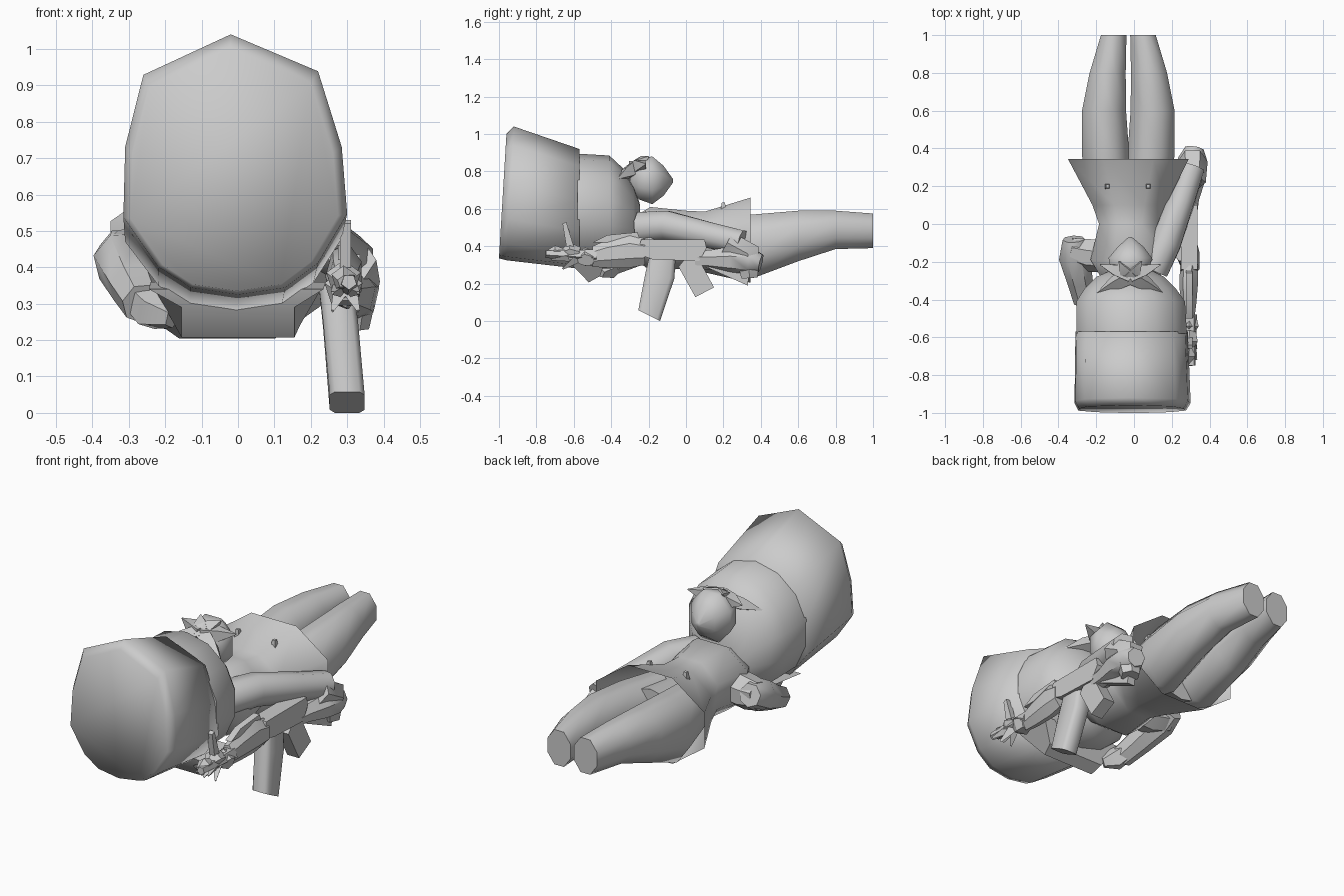
import bpy, bmesh, math
from mathutils import Vector

if "Cube" in bpy.data.objects:
    bpy.data.objects.remove(bpy.data.objects["Cube"])


def finish(name, bm, angle=40):
    bmesh.ops.recalc_face_normals(bm, faces=bm.faces)
    me = bpy.data.meshes.new(name)
    bm.to_mesh(me)
    bm.free()
    ob = bpy.data.objects.new(name, me)
    bpy.context.collection.objects.link(ob)
    bpy.ops.object.select_all(action='DESELECT')
    ob.select_set(True)
    bpy.context.view_layer.objects.active = ob
    bpy.ops.object.shade_smooth_by_angle(angle=math.radians(angle))
    return ob


def skin(name, rings, caps=(True, True), angle=40):
    bm = bmesh.new()
    vs = [[bm.verts.new(p) for p in r] for r in rings]
    n = len(vs[0])
    for a, b in zip(vs, vs[1:]):
        for i in range(n):
            bm.faces.new((a[i], a[(i + 1) % n], b[(i + 1) % n], b[i]))
    for ring, cap in zip((vs[0], vs[-1]), caps):
        if cap:
            bm.faces.new(ring)
    return finish(name, bm, angle)


def ngon(n):
    return [(math.cos(math.tau * (i + .5) / n), math.sin(math.tau * (i + .5) / n)) for i in range(n)]


def loft(name, profile, sections, tilt=0, caps=(True, True), angle=40):
    """Sections along y: (y, x min, x max, z min, z max)."""
    us, ws = [p[0] for p in profile], [p[1] for p in profile]
    rings = []
    for k, (y, x0, x1, z0, z1) in enumerate(sections):
        ring = []
        for u, w in profile:
            u = (u - min(us)) / (max(us) - min(us))
            w = (w - min(ws)) / (max(ws) - min(ws))
            ring.append((x0 + u * (x1 - x0), y + (tilt * w if k < 2 else 0), z0 + w * (z1 - z0)))
        rings.append(ring)
    return skin(name, rings, caps, angle)


def tube(name, pts, n=6, angle=50):
    """Points along a path: (x, y, z, radius)."""
    ps = [Vector(p[:3]) for p in pts]
    rings = []
    for i, p in enumerate(ps):
        d = (ps[min(i + 1, len(ps) - 1)] - ps[max(i - 1, 0)]).normalized()
        ref = Vector((1, 0, 0)) if abs(d.x) < .9 else Vector((0, 0, 1))
        a = d.cross(ref).normalized()
        b = d.cross(a)
        rings.append([p + (a * c + b * s) * pts[i][3] for c, s in ngon(n)])
    return skin(name, rings, angle=angle)


def plate(name, outline, x0, x1):
    """Side outline (y, z) extruded across x."""
    return skin(name, [[(x, y, z) for y, z in outline] for x in (x0, x1)], angle=25)


# Tall hat
hat_shape = [(-.02, 1.04), (-.26, .925), (-.31, .72), (-.315, .52), (-.22, .38), (-.13, .32), (0, .30),
             (.13, .32), (.22, .39), (.3, .53), (.285, .72), (.22, .935)]
loft('tall_hat', hat_shape, [(-1, -.295, .275, .335, 1.0), (-.96, -.315, .30, .325, 1.04),
                             (-.57, -.31, .285, .28, .92)], tilt=.04, angle=100)

# Head, tapering to the chin
loft('head', ngon(14), [(-.58, -.305, .28, .28, .895), (-.41, -.305, .27, .28, .885),
                        (-.34, -.26, .22, .30, .82), (-.28, -.2, .16, .34, .73),
                        (-.245, -.12, .09, .38, .62)], angle=60)
# Flap at the back of the neck
skin('neck_flap', [[(-.24 * s - .005, -.62, .34), (-.155 * s, -.6, .29), (-.155 * s, -.52, .207),
                    (-.17 * s, -.46, .24), (-.24 * s, -.42, .36)] for s in (1, -1)])

# Nose
loft('nose', ngon(8), [(-.30, -.07, .03, .69, .82), (-.25, -.12, .08, .65, .87),
                       (-.18, -.135, .095, .625, .88), (-.12, -.085, .05, .67, .83),
                       (-.07, -.03, -.01, .74, .76)], angle=60)
# Spiky moustache, mirrored about the nose
for s in (-1, 1):
    for dx, y, z in [(.175, -.365, .76), (.16, -.215, .84), (.06, -.20, .88)]:
        tube('moustache_spike', [(-.02, -.27, .82, .05), (-.02 + s * dx * .5, (y - .27) / 2, (z + .82) / 2, .04),
                                 (-.02 + s * dx, y, z, .003)], 4, 20)

# Coat with flared hem
loft('coat', ngon(8), [(-.29, -.17, .13, .34, .55), (-.19, -.23, .19, .27, .61), (0, -.185, .135, .28, .59),
                       (.1, -.22, .17, .26, .585), (.345, -.35, .29, .205, .66)], caps=(True, False), angle=50)
for x in (-.14, .075):
    tube('coat_button', [(x, .2, .59, .02), (x, .2, .635, .012)], 4)

# Trousers: seat hidden by the hem, and two legs
loft('trouser_seat', ngon(10), [(.1, -.2, .14, .3, .54), (.34, -.27, .21, .22, .565)])
for s in (-1, 1):
    xs = [(-.01, .2), (-.005, .245), (.012, .245), (.014, .205), (.01, .145)]
    secs = [(.15, .29, .55), (.36, .23, .57), (.6, .32, .59), (.8, .385, .59), (1, .39, .575)]
    loft('leg', ngon(8), [(y, *sorted((-.03 + s * a, -.03 + s * b)), z0, z1)
                          for (a, b), (y, z0, z1) in zip(xs, secs)], angle=60)

# Gun arm
tube('gun_arm', [(.10, -.24, .5, .09), (.17, -.1, .51, .085), (.25, .12, .46, .075), (.31, .3, .42, .07)], 8)
tube('gun_forearm', [(.32, .4, .31, .05), (.31, .34, .325, .08), (.305, .24, .33, .075),
                     (.29, .13, .33, .055), (.285, .05, .33, .05)], 7)
tube('gun_cuff', [(.31, .22, .42, .07), (.31, .33, .36, .08), (.31, .34, .23, .05)], 6)

# Raised arm, bent at the elbow beside the head
tube('raised_upper_arm', [(-.14, -.17, .43, .09), (-.25, -.16, .42, .09), (-.34, -.14, .43, .075)], 7)
tube('raised_forearm', [(-.32, -.08, .45, .06), (-.315, -.17, .42, .085), (-.285, -.3, .35, .07),
                        (-.26, -.41, .30, .06)], 7)
tube('raised_hand', [(-.28, -.36, .33, .05), (-.23, -.42, .28, .06), (-.18, -.46, .26, .03)], 5)

# Gun body, magazine, grip and stock
plate('receiver', [(-.26, .36), (-.18, .33), (.07, .32), (.11, .39), (.10, .435), (-.24, .435)], .25, .335)
# Magazine: rounded box that leans back and outward
skin('magazine', [[(x + .048 * c, y + ry * s, z + dz * s) for c, s in
                   [(-1, -.7), (-.7, -1), (.7, -1), (1, -.7), (1, .7), (.7, 1), (-.7, 1), (-1, .7)]]
                  for x, y, z, ry, dz in [(.27, -.125, .35, .07, 0), (.282, -.14, .24, .078, -.012),
                                          (.3, -.197, .029, .058, -.029)]], angle=60)
plate('pistol_grip', [(-.04, .29), (.05, .128), (.15, .18), (.08, .31), (0, .34)], .255, .325)
plate('stock', [(.08, .35), (.34, .28), (.33, .19), (.24, .23), (.06, .31)], .275, .32)
loft('handguard', ngon(7), [(-.5, .255, .32, .29, .40), (-.42, .245, .33, .285, .435),
                            (-.3, .24, .34, .285, .465), (-.22, .245, .34, .30, .44)], angle=30)
tube('barrel', [(.295, -.48, .35, .04), (.305, -.75, .36, .022)], 5, 20)
for y, z, r in [(-.54, .33, .055), (-.62, .36, .05), (-.7, .36, .035)]:
    tube('barrel_fitting', [(.29, y - .04, z, r * .5), (.29, y, z + .01, r), (.295, y + .05, z, r * .7)], 5, 20)
plate('front_sight', [(-.66, .52), (-.64, .53), (-.6, .4), (-.64, .4)], .28, .31)
plate('rear_sight', [(-.5, .42), (-.42, .46), (-.26, .475), (-.24, .42)], .275, .31)
for s in (-1, 1):
    for y, z in [(-.72, .33), (-.66, .28)]:
        tube('barrel_fin', [(.295, -.57, .35, .035), (.295 + s * .035, y, z, .006)], 3, 20)
